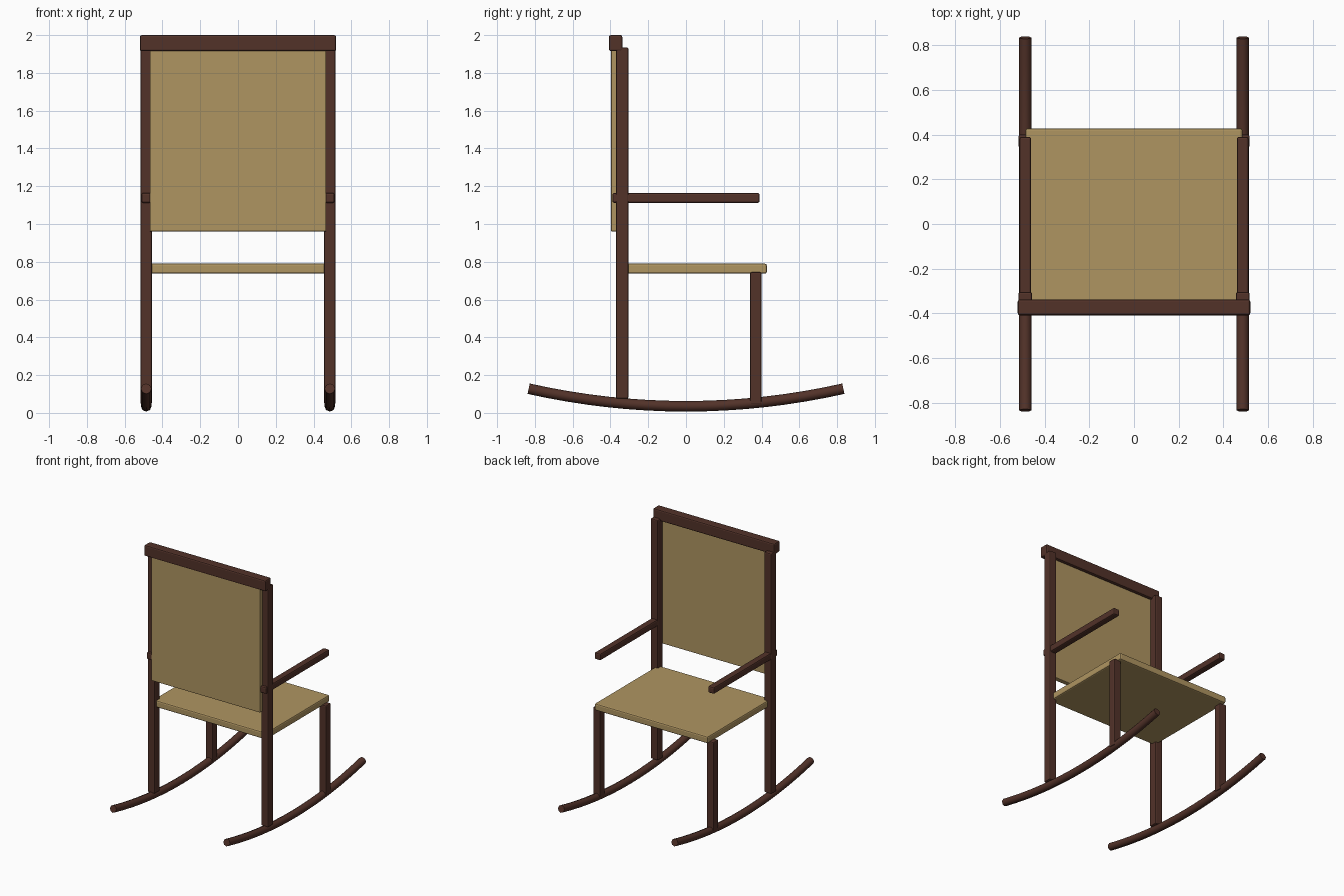
import bpy

if "Cube" in bpy.data.objects:
    bpy.data.objects.remove(bpy.data.objects["Cube"])

def material(name, color):
    m = bpy.data.materials.new(name)
    m.diffuse_color = color
    m.use_nodes = True
    m.node_tree.nodes["Principled BSDF"].inputs["Base Color"].default_value = m.diffuse_color
    return m

WOOD = material("dark_wood", (0.085, 0.032, 0.022, 1))
CANE = material("woven_cane", (0.43, 0.30, 0.12, 1))

def box(name, x, y, z, mat, bevel):
    """Bevelled box from (min, max) ranges on each axis."""
    bpy.ops.mesh.primitive_cube_add(size=1, location=[sum(r) / 2 for r in (x, y, z)])
    ob = bpy.context.object
    ob.name = name
    ob.scale = [r[1] - r[0] for r in (x, y, z)]
    bpy.ops.object.transform_apply(location=False, rotation=False, scale=True)
    ob.data.materials.append(mat)
    mod = ob.modifiers.new("soft_edges", 'BEVEL')
    mod.width = bevel
    mod.segments = 2
    return ob

def rocker(name, x):
    """Gently bowed round runner."""
    cu = bpy.data.curves.new(name, 'CURVE')
    cu.dimensions = '3D'
    cu.bevel_depth = 0.028
    cu.bevel_resolution = 2
    cu.use_fill_caps = True
    sp = cu.splines.new('POLY')
    n = 16
    sp.points.add(n)
    for i, p in enumerate(sp.points):
        t = 2 * i / n - 1
        p.co = (x, 0.833 * t, 0.035 + 0.093 * t * t, 1)
    cu.materials.append(WOOD)
    ob = bpy.data.objects.new(name, cu)
    bpy.context.collection.objects.link(ob)

def around(c, w):
    return (c - w / 2, c + w / 2)

# Paired frame parts
for side, s in (("left", -1), ("right", 1)):
    x = 0.486 * s
    rocker(side + "_rocker", x)
    box(side + "_back_post", around(x, 0.062), (-0.37, -0.305), (0.075, 1.935), WOOD, 0.008)
    box(side + "_front_leg", around(x, 0.06), (0.34, 0.40), (0.045, 0.745), WOOD, 0.008)
    box(side + "_armrest", around(x, 0.052), (-0.39, 0.39), (1.112, 1.164), WOOD, 0.01)

# Seat, back panel and top rail
box("seat", (-0.485, 0.485), (-0.35, 0.428), (0.737, 0.79), CANE, 0.01)
box("back_panel", (-0.467, 0.467), (-0.397, -0.36), (0.96, 1.93), CANE, 0.006)
box("top_rail", (-0.52, 0.52), (-0.408, -0.337), (1.915, 2.0), WOOD, 0.01)
